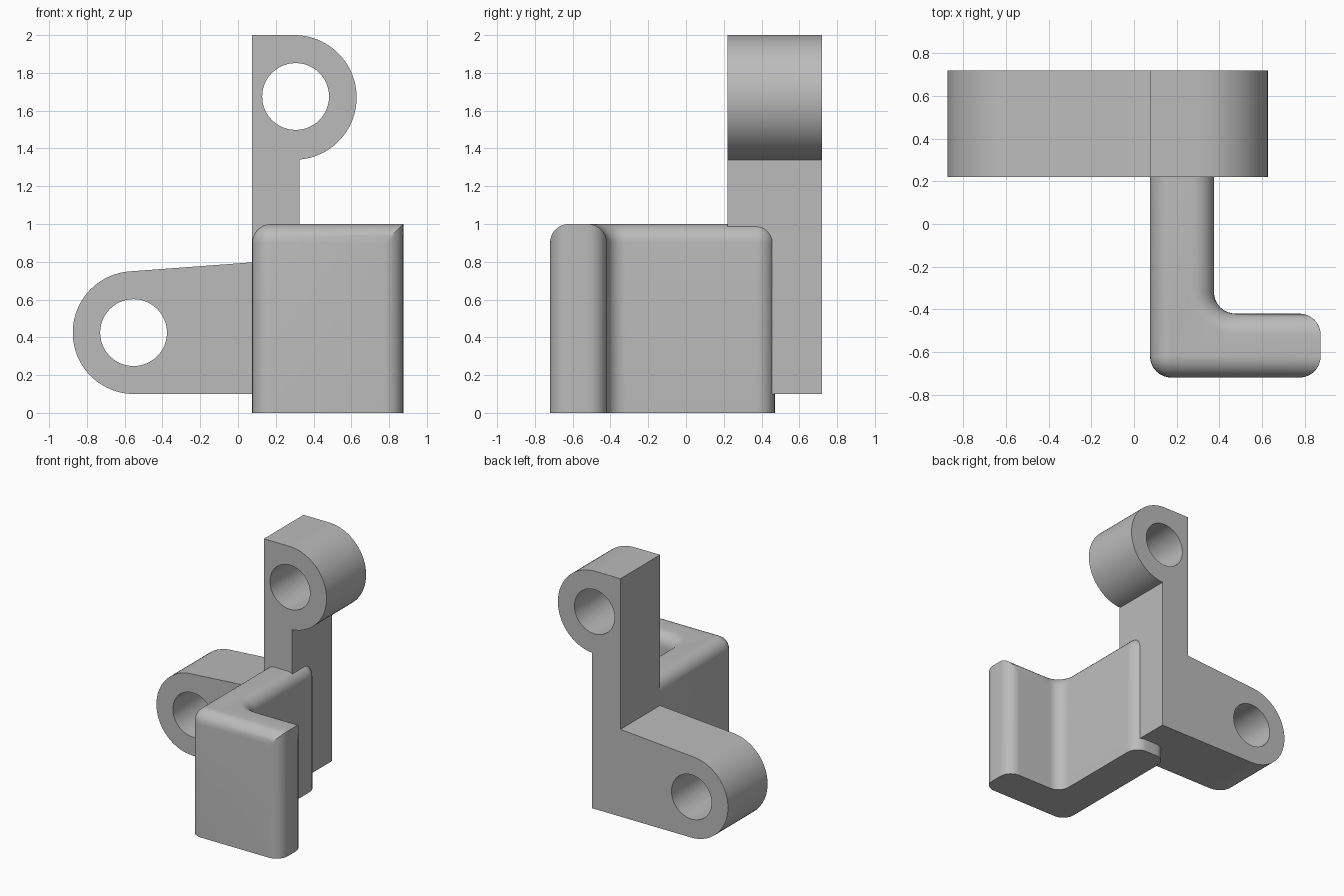
import bpy, bmesh
from math import sin, cos, pi, radians

cube = bpy.data.objects.get("Cube")
if cube:
    bpy.data.objects.remove(cube, do_unlink=True)

grey = bpy.data.materials.new("plain grey")
grey.use_nodes = True
colour = (0.5, 0.5, 0.5, 1)
grey.diffuse_color = colour
grey.node_tree.nodes["Principled BSDF"].inputs["Base Color"].default_value = colour


def arc(cx, cy, r, start, end, n):
    """Points along a circular arc, angles in degrees."""
    angles = [radians(start + (end - start) * i / n) for i in range(n + 1)]
    return [(cx + r * cos(a), cy + r * sin(a)) for a in angles]


def finish(obj):
    """Colour the part and smooth its rounded faces."""
    obj.data.materials.clear()
    obj.data.materials.append(grey)
    bpy.ops.object.select_all(action='DESELECT')
    obj.select_set(True)
    bpy.context.view_layer.objects.active = obj
    bpy.ops.object.shade_smooth_by_angle(angle=radians(30))


# Hinge plate: one flat outline with two bored lugs
UPPER, LOWER = (0.305, 1.675), (-0.553, 0.425)
outline = [(0.075, 0.797), (0.075, 2.0)]
outline += arc(0.298, 1.67, 0.33, 90, -86, 40)
outline += [(0.325, 1.34), (0.325, 0.1)]
outline += arc(-0.55, 0.425, 0.325, 270, 95, 40)
bores = [arc(x, z, 0.177, 0, 352.5, 47) for x, z in (UPPER, LOWER)]

curve = bpy.data.curves.new("hinge_plate", 'CURVE')
curve.dimensions = '2D'
curve.fill_mode = 'BOTH'
curve.extrude = 0.25
for loop in [outline] + bores:
    spline = curve.splines.new('POLY')
    spline.points.add(len(loop) - 1)
    for point, (x, z) in zip(spline.points, loop):
        point.co = (x, z, 0, 1)
    spline.use_cyclic_u = True
plate = bpy.data.objects.new("hinge_plate", curve)
bpy.context.collection.objects.link(plate)
plate.location.y = 0.47
plate.rotation_euler.x = pi / 2
bpy.ops.object.select_all(action='DESELECT')
plate.select_set(True)
bpy.context.view_layer.objects.active = plate
bpy.ops.object.convert(target='MESH')
plate = bpy.context.object
bm = bmesh.new()
bm.from_mesh(plate.data)
bmesh.ops.remove_doubles(bm, verts=bm.verts, dist=0.0005)
bmesh.ops.recalc_face_normals(bm, faces=bm.faces)
bm.to_mesh(plate.data)
bm.free()
finish(plate)

# L-shaped bracket: stacked outlines that shrink to round the top rim
R, STEPS = 0.1, 8
LEFT, INNER, END = 0.075, 0.375, 0.875
FRONT, FOOT_BACK, BACK = -0.72, -0.42, 0.47


def bracket_outline(t):
    """Outline at rim angle t (degrees); the foot end keeps its full length."""
    r = R * cos(radians(t))
    fillet = 2 * R - r
    return (arc(LEFT + R, FRONT + R, r, 180, 270, STEPS)
            + arc(END - R, FRONT + R, R, t - 90, 0, STEPS)
            + arc(END - R, FOOT_BACK - R, R, 0, 90 - t, STEPS)
            + arc(INNER + R, FOOT_BACK + R, fillet, 270, 180, STEPS)
            + arc(INNER - R, BACK - R, r, 0, 90, STEPS)
            + arc(LEFT + R, BACK - R, r, 90, 180, STEPS))


bm = bmesh.new()
layers = [(0, 0)] + [(90 * i / STEPS, 1 - R + R * sin(radians(90 * i / STEPS)))
                     for i in range(STEPS + 1)]
rings = [[bm.verts.new((x, y, z)) for x, y in bracket_outline(t)] for t, z in layers]
for low, high in zip(rings, rings[1:]):
    for i in range(len(low)):
        bm.faces.new((low[i - 1], low[i], high[i], high[i - 1]))
bm.faces.new(rings[0][::-1])
bm.faces.new(rings[-1])
bmesh.ops.remove_doubles(bm, verts=bm.verts, dist=0.0005)
bmesh.ops.recalc_face_normals(bm, faces=bm.faces)
mesh = bpy.data.meshes.new("angled_bracket")
bm.to_mesh(mesh)
bm.free()
bracket = bpy.data.objects.new("angled_bracket", mesh)
bpy.context.collection.objects.link(bracket)
finish(bracket)
